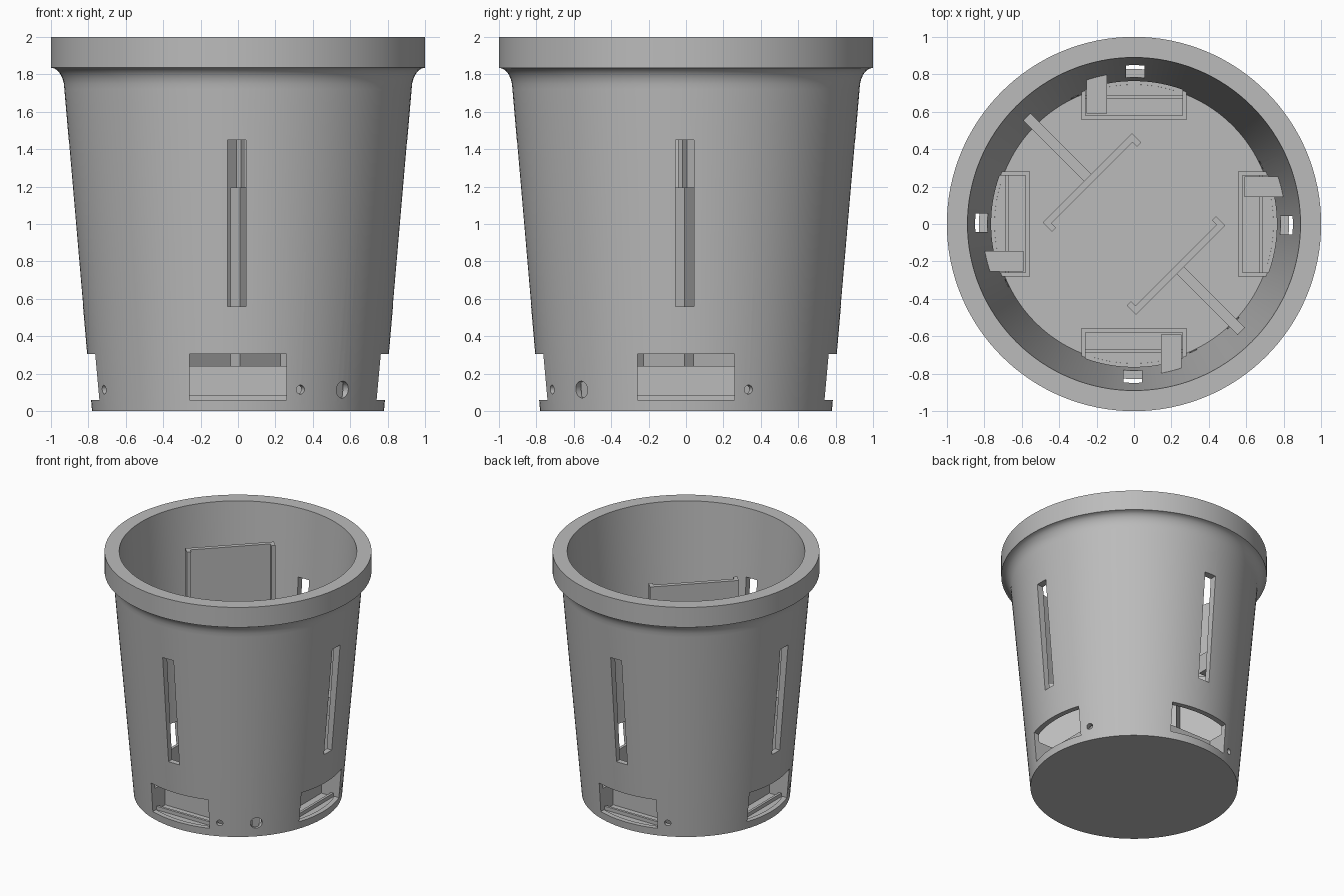
import bpy, bmesh
from math import pi, radians, sin, cos
from mathutils import Matrix, Vector

if "Cube" in bpy.data.objects:
    bpy.data.objects.remove(bpy.data.objects["Cube"], do_unlink=True)

grey = bpy.data.materials.new("plain grey")
grey.use_nodes = True
grey.diffuse_color = (0.5, 0.5, 0.5, 1)
grey.node_tree.nodes["Principled BSDF"].inputs["Base Color"].default_value = (0.5, 0.5, 0.5, 1)


def turn(degrees):
    return Matrix.Rotation(radians(degrees), 4, "Z")


def add_box(bm, x0, x1, y0, y1, z0, z1, angle=0):
    centre = Vector((x0 + x1, y0 + y1, z0 + z1)) / 2
    size = Matrix.Diagonal((x1 - x0, y1 - y0, z1 - z0, 1))
    bmesh.ops.create_cube(bm, size=1, matrix=turn(angle) @ Matrix.Translation(centre) @ size)


def add_bore(bm, radius, z, angle):
    place = turn(angle) @ Matrix.Translation((0, -0.76, z)) @ Matrix.Rotation(pi / 2, 4, "X")
    bmesh.ops.create_cone(bm, cap_ends=True, segments=24, radius1=radius, radius2=radius,
                          depth=0.3, matrix=place)


def make_object(name, bm):
    bmesh.ops.recalc_face_normals(bm, faces=bm.faces)
    mesh = bpy.data.meshes.new(name)
    bm.to_mesh(mesh)
    bm.free()
    mesh.materials.append(grey)
    obj = bpy.data.objects.new(name, mesh)
    bpy.context.collection.objects.link(obj)
    return obj


# Pot: lathed wall, floor, concave flare and thick rim
flare = [(1.0 - 0.072 * cos(a), 1.72 + 0.115 * sin(a))
         for a in (i * pi / 12 for i in range(7))]
profile = [(0, 0), (0.78, 0)] + flare + [(1, 2), (0.89, 2), (0.745, 0.055), (0, 0.055)]
bm = bmesh.new()
points = [bm.verts.new((r, 0, z)) for r, z in profile]
edges = [bm.edges.new(pair) for pair in zip(points, points[1:])]
bmesh.ops.spin(bm, geom=points + edges, cent=(0, 0, 0), axis=(0, 0, 1),
               angle=2 * pi, steps=128, use_merge=True)
bmesh.ops.remove_doubles(bm, verts=bm.verts, dist=0.0001)
pot = make_object("pot", bm)

# Openings: slot, window and drain hole on each side, one larger corner hole
bm = bmesh.new()
for angle in range(0, 360, 90):
    add_box(bm, -0.057, 0.043, -1.1, -0.7, 0.56, 1.45, angle)
    add_box(bm, -0.26, 0.26, -1.1, -0.6, 0.06, 0.305, angle)
    add_bore(bm, 0.024, 0.115, angle + 25)
add_bore(bm, 0.045, 0.115, 45)
cutter = make_object("opening_cutter", bm)
cutter.hide_render = True
cut = pot.modifiers.new("openings", "BOOLEAN")
cut.operation = "DIFFERENCE"
cut.solver = "EXACT"
cut.object = cutter
bpy.ops.object.select_all(action="DESELECT")
bpy.context.view_layer.objects.active = pot
pot.select_set(True)
bpy.ops.object.modifier_apply(modifier="openings")
bpy.data.objects.remove(cutter, do_unlink=True)
bpy.ops.object.shade_smooth_by_angle(angle=radians(30))

# Trays behind the windows, with the ledge above each
for side, angle in (("front", 0), ("left", 90), ("back", 180), ("right", 270)):
    bm = bmesh.new()
    add_box(bm, -0.28, 0.28, -0.58, -0.557, 0.05, 0.24, angle)
    add_box(bm, -0.26, 0.26, -0.69, -0.67, 0.05, 0.085, angle)
    for x in (-0.28, 0.26):
        add_box(bm, x, x + 0.02, -0.715, -0.58, 0.05, 0.24, angle)
    make_object(side + "_tray", bm)
    bm = bmesh.new()
    add_box(bm, 0.144, 0.255, -0.80, -0.59, 0.78, 0.93, angle)
    make_object(side + "_ledge", bm)

# Upright dividers with end lips, each braced to the wall by a fin
for name, angle, top in (("short", 45, 1.195), ("tall", 225, 1.89)):
    bm = bmesh.new()
    add_box(bm, -0.335, 0.34, -0.35, -0.315, 0.05, top, angle)
    for x in (-0.335, 0.308):
        add_box(bm, x, x + 0.032, -0.315, -0.28, 0.05, top, angle)
    make_object(name + "_divider", bm)
    bm = bmesh.new()
    outline = [(-0.34, 0.05), (-0.76, 0.05), (-0.825, 0.92), (-0.34, 0.92)]
    face = bm.faces.new([bm.verts.new((-0.027, y, z)) for y, z in outline])
    grown = bmesh.ops.extrude_face_region(bm, geom=[face])["geom"]
    bmesh.ops.translate(bm, vec=(0.054, 0, 0),
                        verts=[v for v in grown if isinstance(v, bmesh.types.BMVert)])
    bmesh.ops.transform(bm, matrix=turn(angle), verts=bm.verts)
    make_object(name + "_fin", bm)
